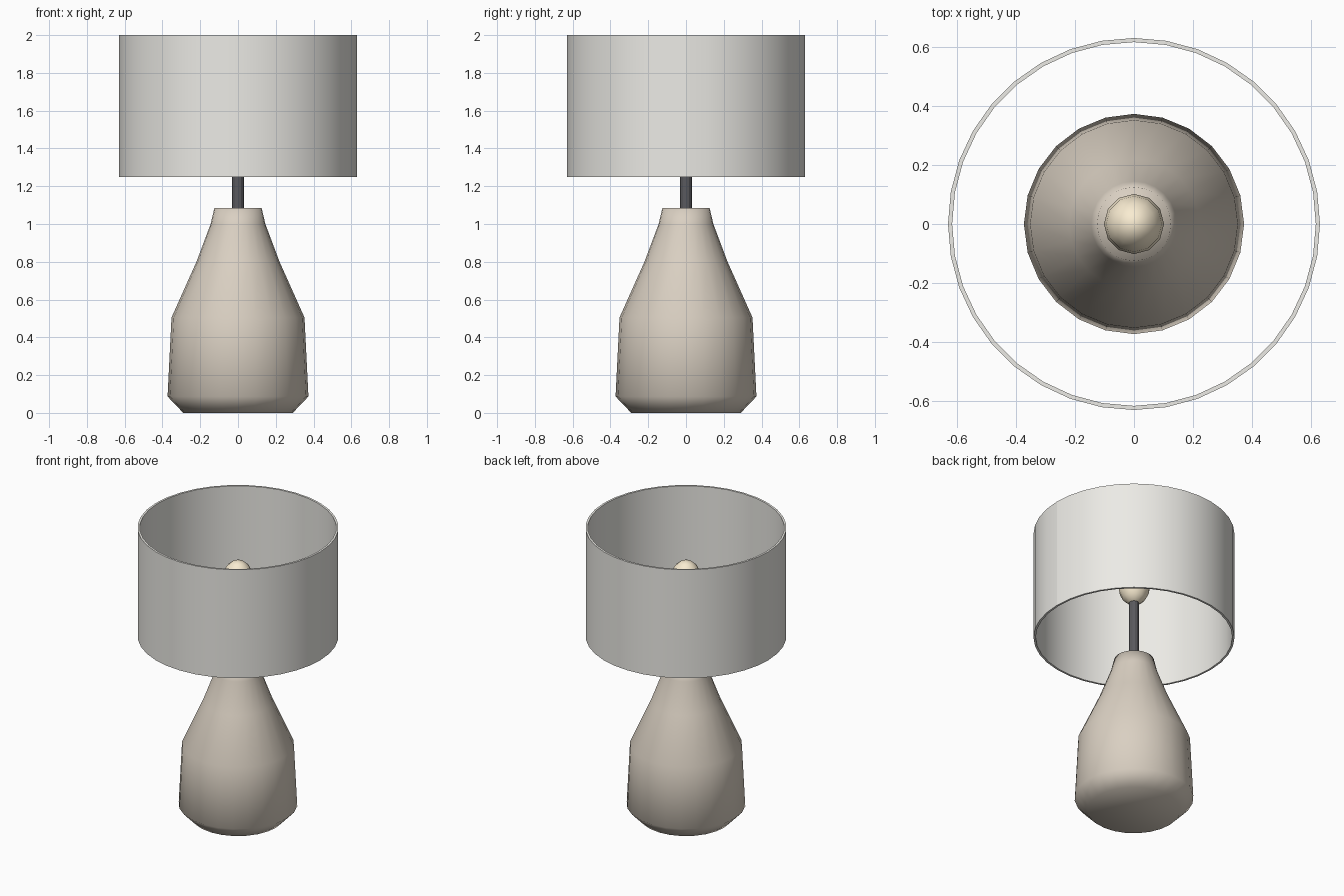
import bpy
import bmesh
from math import cos, sin, tau

if "Cube" in bpy.data.objects:
    bpy.data.objects.remove(bpy.data.objects["Cube"])


def material(name, color):
    mat = bpy.data.materials.new(name)
    mat.diffuse_color = (*color, 1)
    mat.use_nodes = True
    mat.node_tree.nodes["Principled BSDF"].inputs["Base Color"].default_value = mat.diffuse_color
    return mat


def finish(name, bm, mat):
    mesh = bpy.data.meshes.new(name)
    bm.to_mesh(mesh)
    bm.free()
    mesh.shade_smooth()
    mesh.materials.append(mat)
    obj = bpy.data.objects.new(name, mesh)
    bpy.context.collection.objects.link(obj)
    return obj


def lathe(name, profile, sides, mat, capped=True, seam=False):
    """Revolve (radius, height) points about z; a seam leaves the wrap unwelded."""
    bm = bmesh.new()
    count = sides + 1 if seam else sides
    rings = [[bm.verts.new((r * cos(tau * i / sides), r * sin(tau * i / sides), z))
              for i in range(count)] for r, z in profile]
    for low, high in zip(rings, rings[1:]):
        for i in range(sides):
            j = (i + 1) % count
            bm.faces.new((low[i], low[j], high[j], high[i]))
    if capped:
        bm.faces.new(rings[0][::-1])
        bm.faces.new(rings[-1])
    return finish(name, bm, mat)


ceramic = material("ceramic", (0.70, 0.63, 0.54))
fabric = material("fabric", (0.84, 0.83, 0.79))
metal = material("dark_metal", (0.10, 0.10, 0.11))
glass = material("warm_glass", (0.95, 0.84, 0.64))

# Bottle-shaped base
lathe("base", [(0.29, 0), (0.373, 0.087), (0.352, 0.505), (0.22, 0.80),
               (0.145, 1.0), (0.125, 1.085)], 24, ceramic)

# Stem
stem = lathe("stem", [(0.031, 1.07), (0.031, 1.52)], 12, metal)

# Elongated bulb
bm = bmesh.new()
bmesh.ops.create_uvsphere(bm, u_segments=12, v_segments=8, radius=0.102)
bulb = finish("bulb", bm, glass)
bulb.scale.z = 1.37
bulb.location.z = 1.63

# Drum shade, rolled from one sheet with a seam on the +x side
shade = lathe("shade", [(0.63, 1.25), (0.63, 2.0)], 36, fabric, capped=False, seam=True)
wall = shade.modifiers.new("wall", "SOLIDIFY")
wall.thickness = 0.014
wall.offset = -1

# Crisp edges on stem and shade
for obj in (stem, shade):
    bpy.ops.object.select_all(action="DESELECT")
    obj.select_set(True)
    bpy.context.view_layer.objects.active = obj
    if obj.modifiers:
        bpy.ops.object.modifier_apply(modifier="wall")
    bpy.ops.object.shade_smooth_by_angle()
